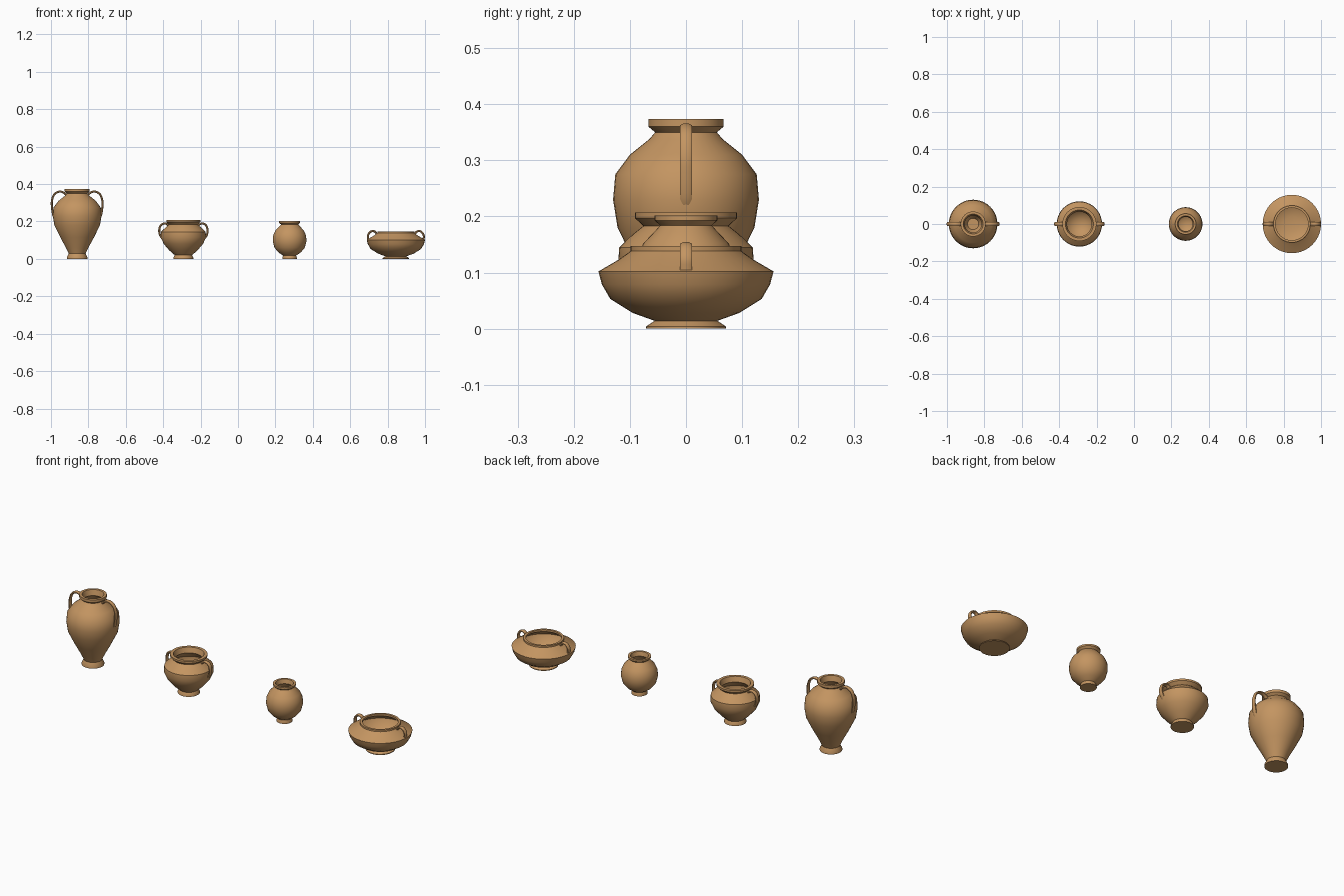
import bpy, bmesh, math
from mathutils import Vector

if "Cube" in bpy.data.objects:
    bpy.data.objects.remove(bpy.data.objects["Cube"])

clay = bpy.data.materials.new("terracotta_clay")
clay.diffuse_color = (0.55, 0.30, 0.12, 1)
clay.use_nodes = True
clay.node_tree.nodes["Principled BSDF"].inputs["Base Color"].default_value = clay.diffuse_color
SEG = 40


def finish(bm, name, x, angle):
    bmesh.ops.recalc_face_normals(bm, faces=bm.faces)
    mesh = bpy.data.meshes.new(name)
    bm.to_mesh(mesh)
    bm.free()
    mesh.materials.append(clay)
    ob = bpy.data.objects.new(name, mesh)
    ob.location.x = x
    bpy.context.collection.objects.link(ob)
    bpy.ops.object.select_all(action='DESELECT')
    ob.select_set(True)
    bpy.context.view_layer.objects.active = ob
    bpy.ops.object.shade_smooth_by_angle(angle=math.radians(angle))
    return ob


def vessel(name, x, outer, inner):
    """Lathe: outer profile from foot to rim, then the inside wall down to the floor."""
    bm = bmesh.new()
    rings = [[bm.verts.new((r * math.cos(a), r * math.sin(a), z))
              for a in (2 * math.pi * i / SEG for i in range(SEG))]
             for r, z in outer + inner]
    for lo, hi in zip(rings, rings[1:]):
        for i in range(SEG):
            j = (i + 1) % SEG
            bm.faces.new((lo[i], lo[j], hi[j], hi[i]))
    bm.faces.new(rings[0][::-1])
    bm.faces.new(rings[-1])
    finish(bm, name, x, 40)


def smooth_path(pts, steps=4):
    """Catmull-Rom curve through the points."""
    p = [Vector(q) for q in pts]
    p = [2 * p[0] - p[1]] + p + [2 * p[-1] - p[-2]]
    out = []
    for a, b, c, d in zip(p, p[1:], p[2:], p[3:]):
        for k in range(steps):
            t = k / steps
            out.append(0.5 * (2 * b + (c - a) * t + (2 * a - 5 * b + 4 * c - d) * t * t
                              + (3 * b - a - 3 * c + d) * t ** 3))
    return out + [p[-2]]


def handles(name, x, pts, width=0.022, thick=0.011):
    """Strap handles swept along a path in the xz plane, one on each side."""
    path = smooth_path(pts)
    for label, s in (("left", -1), ("right", 1)):
        bm = bmesh.new()
        rings = []
        for i, c in enumerate(path):
            t = (path[min(i + 1, len(path) - 1)] - path[max(i - 1, 0)]).normalized()
            n = Vector((-t.y, t.x))
            ring = []
            for k in range(8):
                a = 2 * math.pi * (k + 0.5) / 8
                q = c + n * (thick / 2 * math.cos(a) / math.cos(math.pi / 8))
                y = width / 2 * math.sin(a) / math.cos(math.pi / 8)
                ring.append(bm.verts.new((s * q.x, y, q.y)))
            rings.append(ring)
        for lo, hi in zip(rings, rings[1:]):
            for k in range(8):
                j = (k + 1) % 8
                bm.faces.new((lo[k], lo[j], hi[j], hi[k]))
        bm.faces.new(rings[0])
        bm.faces.new(rings[-1])
        finish(bm, f"{name}_handle_{label}", x, 50)


# tall storage jar
vessel("tall_jar", -0.86,
       [(0.055, 0), (0.055, 0.008), (0.045, 0.028), (0.06, 0.06), (0.09, 0.115),
        (0.122, 0.18), (0.13, 0.23), (0.126, 0.275), (0.1, 0.31), (0.065, 0.338),
        (0.055, 0.35), (0.067, 0.36), (0.067, 0.374)],
       [(0.053, 0.374), (0.045, 0.345), (0.088, 0.308), (0.116, 0.23), (0.08, 0.115), (0.03, 0.03)])
handles("tall_jar", -0.86,
        [(0.052, 0.335), (0.07, 0.353), (0.095, 0.36), (0.122, 0.345),
         (0.135, 0.31), (0.134, 0.27), (0.128, 0.235), (0.118, 0.212)])

# wide-mouthed pot
vessel("wide_pot", -0.292,
       [(0.054, 0), (0.054, 0.006), (0.046, 0.02), (0.075, 0.045), (0.105, 0.08),
        (0.121, 0.115), (0.119, 0.145), (0.095, 0.168), (0.076, 0.183),
        (0.091, 0.197), (0.091, 0.207)],
       [(0.075, 0.207), (0.066, 0.18), (0.106, 0.143), (0.108, 0.115), (0.07, 0.055), (0.03, 0.025)])
handles("wide_pot", -0.292,
        [(0.075, 0.172), (0.088, 0.186), (0.105, 0.189), (0.122, 0.178),
         (0.129, 0.155), (0.126, 0.13), (0.113, 0.108)])

# small round jar
vessel("round_jar", 0.276,
       [(0.039, 0), (0.039, 0.006), (0.035, 0.018), (0.06, 0.035), (0.081, 0.06),
        (0.09, 0.095), (0.088, 0.125), (0.076, 0.152), (0.055, 0.174), (0.046, 0.184),
        (0.056, 0.193), (0.056, 0.202)],
       [(0.044, 0.202), (0.038, 0.18), (0.066, 0.15), (0.079, 0.1), (0.06, 0.05), (0.025, 0.025)])

# low bowl with carinated shoulder
vessel("low_bowl", 0.844,
       [(0.071, 0), (0.071, 0.004), (0.056, 0.014), (0.095, 0.028), (0.135, 0.053),
        (0.15, 0.079), (0.156, 0.102), (0.12, 0.123), (0.099, 0.138), (0.099, 0.147)],
       [(0.087, 0.147), (0.087, 0.137), (0.14, 0.1), (0.122, 0.058), (0.085, 0.036), (0.04, 0.025)])
handles("low_bowl", 0.844,
        [(0.1, 0.128), (0.108, 0.142), (0.122, 0.149), (0.138, 0.143),
         (0.149, 0.125), (0.148, 0.105)])
